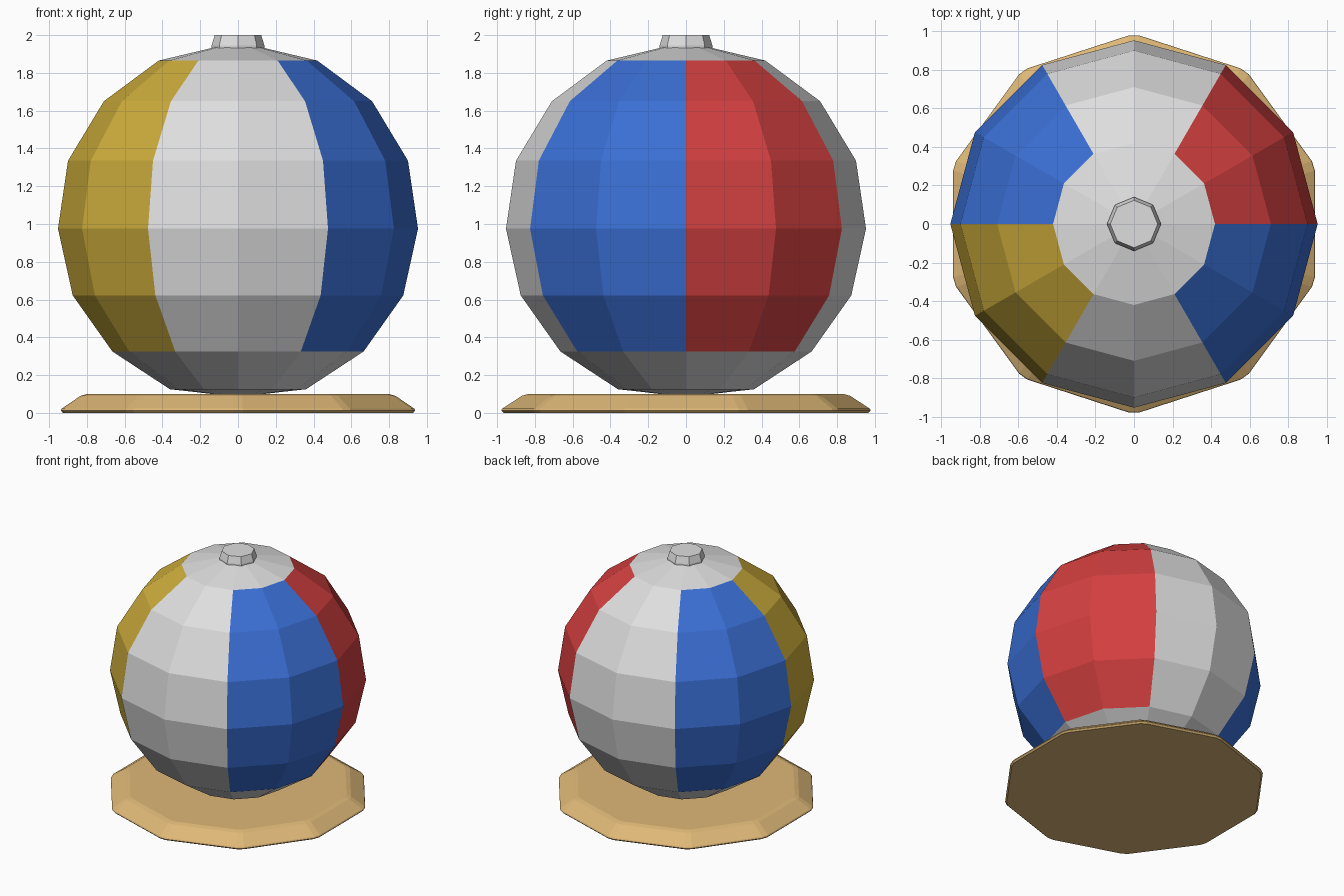
import bpy, bmesh, math

if "Cube" in bpy.data.objects:
    bpy.data.objects.remove(bpy.data.objects["Cube"])


def material(name, rgb):
    m = bpy.data.materials.new(name)
    lin = [((c / 255 + 0.055) / 1.055) ** 2.4 for c in rgb]
    m.diffuse_color = (*lin, 1)
    m.use_nodes = True
    m.node_tree.nodes["Principled BSDF"].inputs["Base Color"].default_value = m.diffuse_color
    return m


white = material("white", (222, 222, 222))
blue = material("blue", (58, 111, 213))
red = material("red", (213, 64, 64))
yellow = material("yellow", (207, 174, 60))
tan = material("tan", (222, 184, 119))


def lathe(name, profile, angles, mats, rule=None):
    """Revolve (radius, z) points through the given angles; ends are capped,
    or closed to a point where the radius is zero."""
    bm = bmesh.new()
    n = len(angles)
    rings = []
    for r, z in profile:
        if r == 0:
            rings.append([bm.verts.new((0, 0, z))] * n)
        else:
            rings.append([bm.verts.new((r * math.cos(math.radians(a)),
                                        r * math.sin(math.radians(a)), z))
                          for a in angles])
    for low, high in zip(rings, rings[1:]):
        for i in range(n):
            j = (i + 1) % n
            quad = list(dict.fromkeys((low[i], low[j], high[j], high[i])))
            bm.faces.new(quad)
    if profile[0][0]:
        bm.faces.new(rings[0][::-1])
    if profile[-1][0]:
        bm.faces.new(rings[-1])
    bmesh.ops.recalc_face_normals(bm, faces=bm.faces)
    if rule:
        for f in bm.faces:
            f.material_index = rule(f.calc_center_median())
    me = bpy.data.meshes.new(name)
    bm.to_mesh(me)
    bm.free()
    for m in mats:
        me.materials.append(m)
    ob = bpy.data.objects.new(name, me)
    bpy.context.collection.objects.link(ob)
    return ob


def panel_colour(c):
    # coloured 60 degree panels between the white caps
    if not 0.33 < c.z < 1.86:
        return 0
    sector = int((math.degrees(math.atan2(c.y, c.x)) % 360) // 60)
    return (2, 0, 1, 3, 0, 1)[sector]


# Ball with white caps and coloured panels
lathe("ball",
      [(0, 0.085), (0.36, 0.125), (0.665, 0.325), (0.875, 0.622),
       (0.953, 0.975), (0.9, 1.335), (0.71, 1.65), (0.42, 1.865), (0, 1.965)],
      [30 * i for i in range(12)], [white, blue, red, yellow], panel_colour)

# Tapered valve on top
lathe("valve", [(0.14, 1.92), (0.14, 1.945), (0.123, 2.0)],
      [45 * i for i in range(8)], [white])

# Ten-sided stand with clipped corners and a chamfered rim
corners = [18 + 36 * i + d for i in range(10) for d in (-1.5, 1.5)]
lathe("stand", [(0.967, 0), (0.979, 0.012), (0.974, 0.022),
                (0.87, 0.09), (0.835, 0.1)], corners, [tan])
